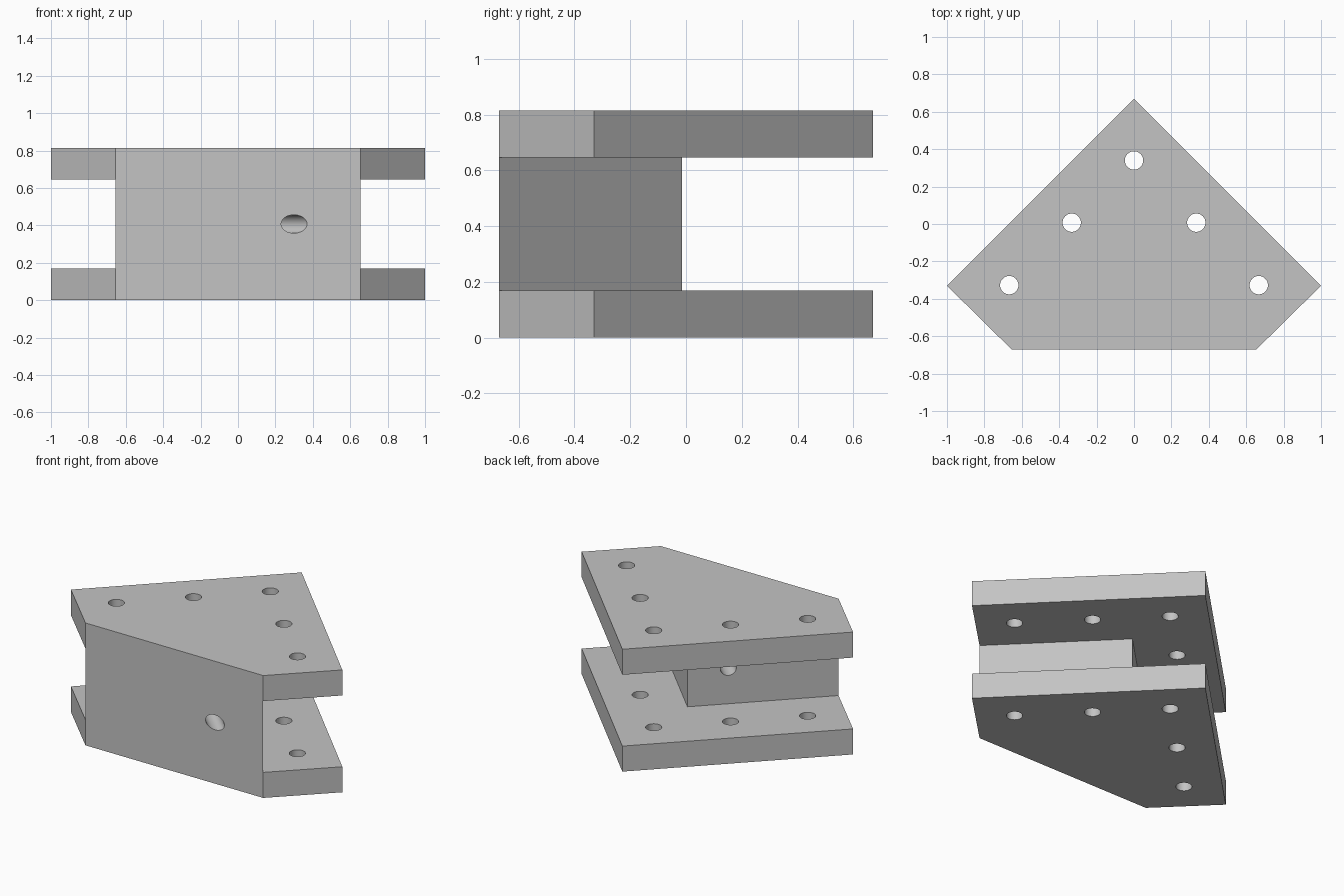
import bpy, bmesh, math
from mathutils import Matrix, Vector

cube = bpy.data.objects.get("Cube")
if cube:
    bpy.data.objects.remove(cube, do_unlink=True)

HEIGHT, PLATE = 0.815, 0.17
FRONT, HALF = -0.67, 0.655
HOLE = 0.049

grey = bpy.data.materials.new("plain_grey")
grey.use_nodes = True
grey.diffuse_color = (0.55, 0.55, 0.55, 1)
grey.node_tree.nodes["Principled BSDF"].inputs["Base Color"].default_value = (0.55, 0.55, 0.55, 1)


def finish(bm, name):
    bmesh.ops.recalc_face_normals(bm, faces=bm.faces)
    mesh = bpy.data.meshes.new(name)
    bm.to_mesh(mesh)
    bm.free()
    mesh.materials.append(grey)
    obj = bpy.data.objects.new(name, mesh)
    bpy.context.collection.objects.link(obj)
    return obj


def prism(name, outline, z0, z1):
    bm = bmesh.new()
    face = bm.faces.new([bm.verts.new((x, y, z0)) for x, y in outline])
    top = bmesh.ops.extrude_face_region(bm, geom=[face])["geom"]
    bmesh.ops.translate(bm, vec=(0, 0, z1 - z0),
                        verts=[v for v in top if isinstance(v, bmesh.types.BMVert)])
    return finish(bm, name)


def drill(name, centre, direction, length):
    bm = bmesh.new()
    turn = Vector(direction).to_track_quat("Z", "Y").to_matrix().to_4x4()
    bmesh.ops.create_cone(bm, cap_ends=True, segments=48, radius1=HOLE, radius2=HOLE,
                          depth=length, matrix=Matrix.Translation(centre) @ turn)
    return finish(bm, name)


def cut(obj, cutter):
    cutter.hide_render = True
    mod = obj.modifiers.new("cut", "BOOLEAN")
    mod.operation, mod.solver, mod.object = "DIFFERENCE", "EXACT", cutter
    bpy.context.view_layer.objects.active = obj
    bpy.ops.object.modifier_apply(modifier=mod.name)
    bpy.data.objects.remove(cutter, do_unlink=True)


# Full-height body with a pointed back and clipped front corners
body = prism("corner_bracket", [(-1, -0.33), (-HALF, FRONT), (HALF, FRONT), (1, -0.33), (0, 0.67)],
             0, HEIGHT)

# Chevron slot that leaves two plates joined by a triangular block
apex = FRONT + HALF
slot = prism("slot_cutter", [(0, apex), (1.5, apex - 1.5), (3, apex), (0, apex + 3),
                             (-3, apex), (-1.5, apex - 1.5)], PLATE, HEIGHT - PLATE)
cut(body, slot)

# Bolt holes following the two back edges
for x, y in [(0, 0.34), (-0.333, 0.007), (0.333, 0.007), (-0.667, -0.327), (0.667, -0.327)]:
    cut(body, drill("bolt_cutter", (x, y, HEIGHT / 2), (0, 0, 1), 2))

# Diagonal hole through the block
cut(body, drill("diagonal_cutter", (0.06, -0.43, HEIGHT / 2), (1, -1, 0), 2))

# Smooth hole walls, crisp edges
bpy.ops.object.select_all(action="DESELECT")
body.select_set(True)
bpy.context.view_layer.objects.active = body
bpy.ops.object.shade_smooth_by_angle(angle=math.radians(30))
